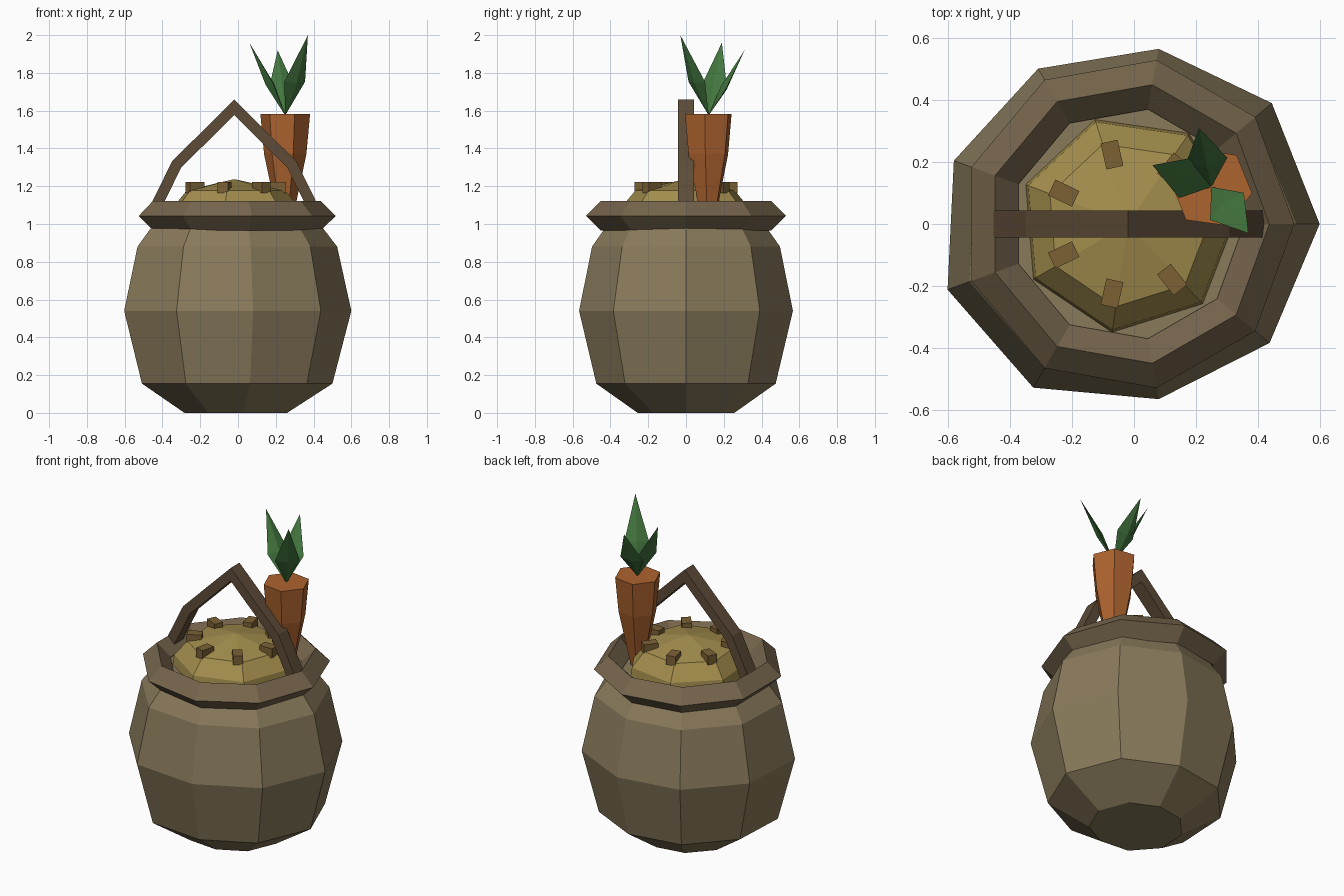
import bpy, math
from math import cos, sin, pi
from mathutils import Vector, Matrix

if "Cube" in bpy.data.objects:
    bpy.data.objects.remove(bpy.data.objects["Cube"])

CX = -0.02  # axis of the pot


def material(name, rgb):
    m = bpy.data.materials.new(name)
    m.diffuse_color = (*rgb, 1)
    m.use_nodes = True
    m.node_tree.nodes["Principled BSDF"].inputs["Base Color"].default_value = m.diffuse_color
    return m


BODY = material("clay", (0.25, 0.195, 0.105))
RIM = material("rim_brown", (0.18, 0.13, 0.072))
WOOD = material("wood", (0.11, 0.07, 0.038))
GRAIN = material("grain", (0.37, 0.27, 0.075))
CRUST = material("crust", (0.2, 0.12, 0.035))
ORANGE = material("orange", (0.42, 0.125, 0.028))
LEAF = material("leaf_green", (0.055, 0.18, 0.048))


def make(name, verts, faces, mat):
    me = bpy.data.meshes.new(name)
    me.from_pydata([tuple(v) for v in verts], [], faces)
    me.materials.append(mat)
    ob = bpy.data.objects.new(name, me)
    bpy.context.collection.objects.link(ob)
    return ob


def loft(name, rings, mat, closed=False):
    """Skin a list of equal-sized rings; cap the ends or join them up."""
    n, k = len(rings[0]), len(rings)
    verts = [v for r in rings for v in r]
    faces = []
    for i in range(k if closed else k - 1):
        a, b = i * n, (i + 1) % k * n
        faces += [(a + j, a + (j + 1) % n, b + (j + 1) % n, b + j) for j in range(n)]
    if not closed:
        faces += [tuple(reversed(range(n))), tuple(range((k - 1) * n, k * n))]
    return make(name, verts, faces, mat)


def ring(cx, cy, r, z, n, phase=0.0, factors=None):
    f = factors or [1] * n
    return [(cx + r * f[i] * cos(phase + 2 * pi * i / n),
             cy + r * f[i] * sin(phase + 2 * pi * i / n), z) for i in range(n)]


# Pot body: nine uneven sides
uneven = [1, 0.98, 0.927, 0.935, 0.965, 1, 0.985, 0.927, 0.965]
profile = [(0.28, 0), (0.52, 0.155), (0.62, 0.54), (0.545, 0.88), (0.43, 1.03)]
loft("pot_body", [ring(CX, 0, r, z, 9, 0, uneven) for r, z in profile], BODY)

# Rim: diamond section ring
rim = [(0.457, 0.965), (0.538, 1.043), (0.457, 1.123), (0.376, 1.043)]
loft("pot_rim", [ring(CX, 0, r, z, 9) for r, z in rim], RIM, closed=True)

# Grain mound
mound = [(0.355, 1.02), (0.345, 1.09), (0.27, 1.178), (0.012, 1.235)]
loft("grain_mound", [ring(CX, 0, r, z, 7, 0.08) for r, z in mound], GRAIN)

# Crust chunks around the mound
for i in range(7):
    rot = Matrix.Rotation(2 * pi * i / 7, 4, 'Z')
    rings = [[rot @ Vector((0.23 + x, y, z)) + Vector((CX, 0, 0))
              for x, y in ((-.043, -.028), (.043, -.028), (.043, .028), (-.043, .028))]
             for z in (1.165, 1.222)]
    loft(f"crust_chunk_{i + 1}", rings, CRUST)

# Handle: rectangular bar along a pointed arch, mitred at the bends
path = [Vector(p) for p in ((-0.465, 1.03), (-0.325, 1.315), (CX, 1.618), (0.285, 1.315), (0.425, 1.03))]
normal = lambda d: Vector((-d.y, d.x)).normalized()
rings = []
for i, p in enumerate(path):
    n0 = normal(p - path[i - 1]) if i else normal(path[1] - p)
    n1 = normal(path[i + 1] - p) if i < len(path) - 1 else n0
    m = (n0 + n1).normalized()
    m *= 0.029 / m.dot(n0)
    a, b = p + m, p - m
    rings.append([(a.x, -0.043, a.y), (a.x, 0.043, a.y), (b.x, 0.043, b.y), (b.x, -0.043, b.y)])
loft("handle", rings, WOOD)

# Carrot standing in the pot
carrot = [(0.03, 0.98), (0.06, 1.12), (0.113, 1.37), (0.133, 1.583)]
loft("carrot", [ring(0.25, 0.118, r, z, 6, -0.14) for r, z in carrot], ORANGE)

# Carrot leaves: stretched diamonds from the crown to each tip
base = Vector((0.25, 0.12, 1.575))
for i, tip in enumerate(((0.06, 0.19, 1.96), (0.21, 0.31, 1.92), (0.37, -0.03, 2.0))):
    tip = Vector(tip)
    d = tip - base
    side = d.cross(Vector((0, 0, 1))).normalized()
    thick = side.cross(d).normalized()
    mid = base + d * 0.42
    verts = [base, mid + side * 0.07, mid + thick * 0.018, mid - side * 0.07, mid - thick * 0.018, tip]
    faces = [f for j in range(4) for f in ((0, 1 + (j + 1) % 4, 1 + j), (5, 1 + j, 1 + (j + 1) % 4))]
    make(f"carrot_leaf_{i + 1}", verts, faces, LEAF)

# Consistent outward normals
import bmesh
for ob in bpy.context.collection.objects:
    bm = bmesh.new()
    bm.from_mesh(ob.data)
    bmesh.ops.recalc_face_normals(bm, faces=bm.faces)
    bm.to_mesh(ob.data)
    bm.free()
